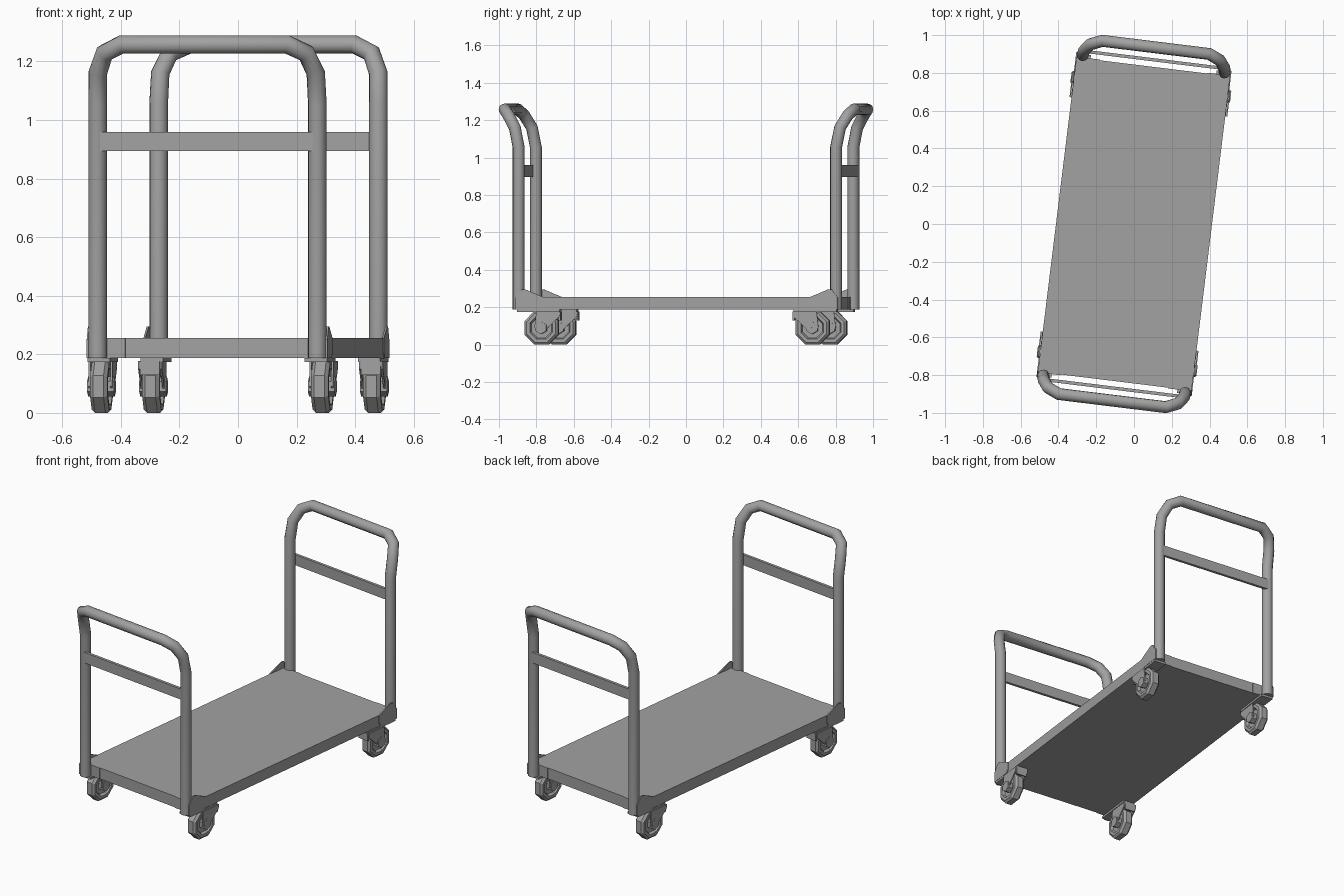
import bpy, bmesh, math
from mathutils import Matrix, Vector

if "Cube" in bpy.data.objects:
    bpy.data.objects.remove(bpy.data.objects["Cube"], do_unlink=True)

TURN = Matrix.Rotation(math.radians(-7), 4, 'Z')   # the cart stands slightly turned
POST_X, POST_Y, TUBE_R = 0.378, 0.855, 0.032
DECK_Z, DECK_TOP = 0.187, 0.255
CASTER = Vector((0.38, 0.73, 0.09))

steel = bpy.data.materials.new("grey_steel")
steel.use_nodes = True
steel.diffuse_color = (0.36, 0.36, 0.36, 1)
steel.node_tree.nodes["Principled BSDF"].inputs["Base Color"].default_value = (0.36, 0.36, 0.36, 1)


def finish(name, bm, sx=1, sy=1, smooth=None):
    """Mirror a part into its quarter, turn it with the cart and add it to the scene."""
    bm.transform(TURN @ Matrix.Diagonal((sx, sy, 1, 1)))
    bmesh.ops.recalc_face_normals(bm, faces=bm.faces)
    mesh = bpy.data.meshes.new(name)
    bm.to_mesh(mesh)
    bm.free()
    mesh.materials.append(steel)
    obj = bpy.data.objects.new(name, mesh)
    bpy.context.collection.objects.link(obj)
    if smooth:
        bpy.ops.object.select_all(action='DESELECT')
        obj.select_set(True)
        bpy.context.view_layer.objects.active = obj
        bpy.ops.object.shade_smooth_by_angle(angle=math.radians(smooth))


def add_box(bm, lo, hi):
    lo, hi = Vector(lo), Vector(hi)
    m = Matrix.Translation((lo + hi) / 2) @ Matrix.Diagonal((*(hi - lo), 1))
    bmesh.ops.create_cube(bm, size=1, matrix=m)


def add_plate(bm, outline, x0, x1):
    """Extrude a (y, z) outline along x."""
    face = bm.faces.new([bm.verts.new((x0, y, z)) for y, z in outline])
    ext = bmesh.ops.extrude_face_region(bm, geom=[face])["geom"]
    bmesh.ops.translate(bm, vec=(x1 - x0, 0, 0),
                        verts=[v for v in ext if isinstance(v, bmesh.types.BMVert)])
    

def add_tube(bm, path, radius, sides=12):
    """Sweep a ring along a path, mitred at each bend."""
    path = [Vector(p) for p in path]
    side = Vector((0, 1, 0))
    rings = []
    for i, p in enumerate(path):
        d_in = (p - path[max(i - 1, 0)]).normalized()
        d_out = (path[min(i + 1, len(path) - 1)] - p).normalized()
        tangent = (d_in + d_out).normalized()
        side = (side - tangent * side.dot(tangent)).normalized()
        other = tangent.cross(side)
        rings.append([bm.verts.new(p + radius * (side * math.cos(a) + other * math.sin(a)))
                      for a in (math.tau * k / sides for k in range(sides))])
    for a, b in zip(rings, rings[1:]):
        for k in range(sides):
            n = (k + 1) % sides
            bm.faces.new((a[k], a[n], b[n], b[k]))
    bm.faces.new(rings[0])
    bm.faces.new(rings[-1])


def add_wheel(bm, profile, sides, centre):
    """Revolve a closed (radius, x) profile around the axle."""
    rings = []
    for k in range(sides):
        a = math.tau * (k + 0.5) / sides
        rings.append([bm.verts.new(centre + Vector((x, r * math.cos(a), r * math.sin(a))))
                      for r, x in profile])
    for k in range(sides):
        a, b = rings[k], rings[(k + 1) % sides]
        for j in range(len(profile)):
            n = (j + 1) % len(profile)
            bm.faces.new((a[j], a[n], b[n], b[j]))


# Platform
bm = bmesh.new()
add_box(bm, (-0.41, -0.838, DECK_Z), (0.41, 0.838, DECK_TOP))
finish("platform", bm)

# End handles with their cross rails
half = [(POST_X, POST_Y, DECK_Z), (POST_X, POST_Y, 1.055), (0.375, 0.876, 1.16),
        (0.347, 0.915, 1.228), (0.285, 0.942, 1.258)]
loop = half + [(-x, y, z) for x, y, z in reversed(half)]
for end, sy in (("front", -1), ("back", 1)):
    bm = bmesh.new()
    add_tube(bm, loop, TUBE_R)
    finish(end + "_handle", bm, sy=sy, smooth=40)
    bm = bmesh.new()
    add_box(bm, (-POST_X, 0.867, 0.895), (POST_X, 0.884, 0.96))
    finish(end + "_cross_rail", bm, sy=sy)

# Corner brackets and casters
half_rim = [(0.024, 0.014), (0.058, 0.014), (0.066, 0.030), (0.084, 0.030), (0.0974, 0.018)]
rim = half_rim + [(r, -x) for r, x in reversed(half_rim)]
axle = [(0.001, 0.046), (0.034, 0.046), (0.034, -0.046), (0.001, -0.046)]
gusset = [(0.72, DECK_Z + 0.02), (0.74, DECK_Z), (0.868, DECK_Z), (0.868, 0.25),
          (0.835, 0.295), (0.815, 0.295), (0.72, DECK_TOP)]
cheek = [(0.625, 0.177), (0.755, 0.177), (0.765, 0.09), (0.74, 0.065), (0.715, 0.07), (0.63, 0.15)]

for end, sy in (("front", -1), ("back", 1)):
    for hand, sx in (("right", -1), ("left", 1)):
        corner = end + "_" + hand
        # Triangular side gusset and the flat end tab beside the post
        bm = bmesh.new()
        add_plate(bm, gusset, 0.407, 0.414)
        add_box(bm, (0.285, 0.836, DECK_Z), (0.40, 0.842, DECK_TOP))
        finish(corner + "_bracket", bm, sx, sy)
        # Mounting plate and fork, trailing the wheel outwards
        bm = bmesh.new()
        add_box(bm, (0.335, 0.63, 0.174), (0.412, 0.86, DECK_Z))
        for s in (-1, 1):
            add_plate(bm, cheek, CASTER.x + s * 0.034, CASTER.x + s * 0.041)
        add_box(bm, (CASTER.x - 0.034, 0.625, 0.13), (CASTER.x + 0.034, 0.635, 0.175))
        finish(corner + "_caster_fork", bm, sx, sy)
        # Faceted wheel and hexagonal axle
        bm = bmesh.new()
        add_wheel(bm, rim, 8, CASTER)
        finish(corner + "_wheel", bm, sx, sy)
        bm = bmesh.new()
        add_wheel(bm, axle, 6, CASTER)
        finish(corner + "_axle", bm, sx, sy)
